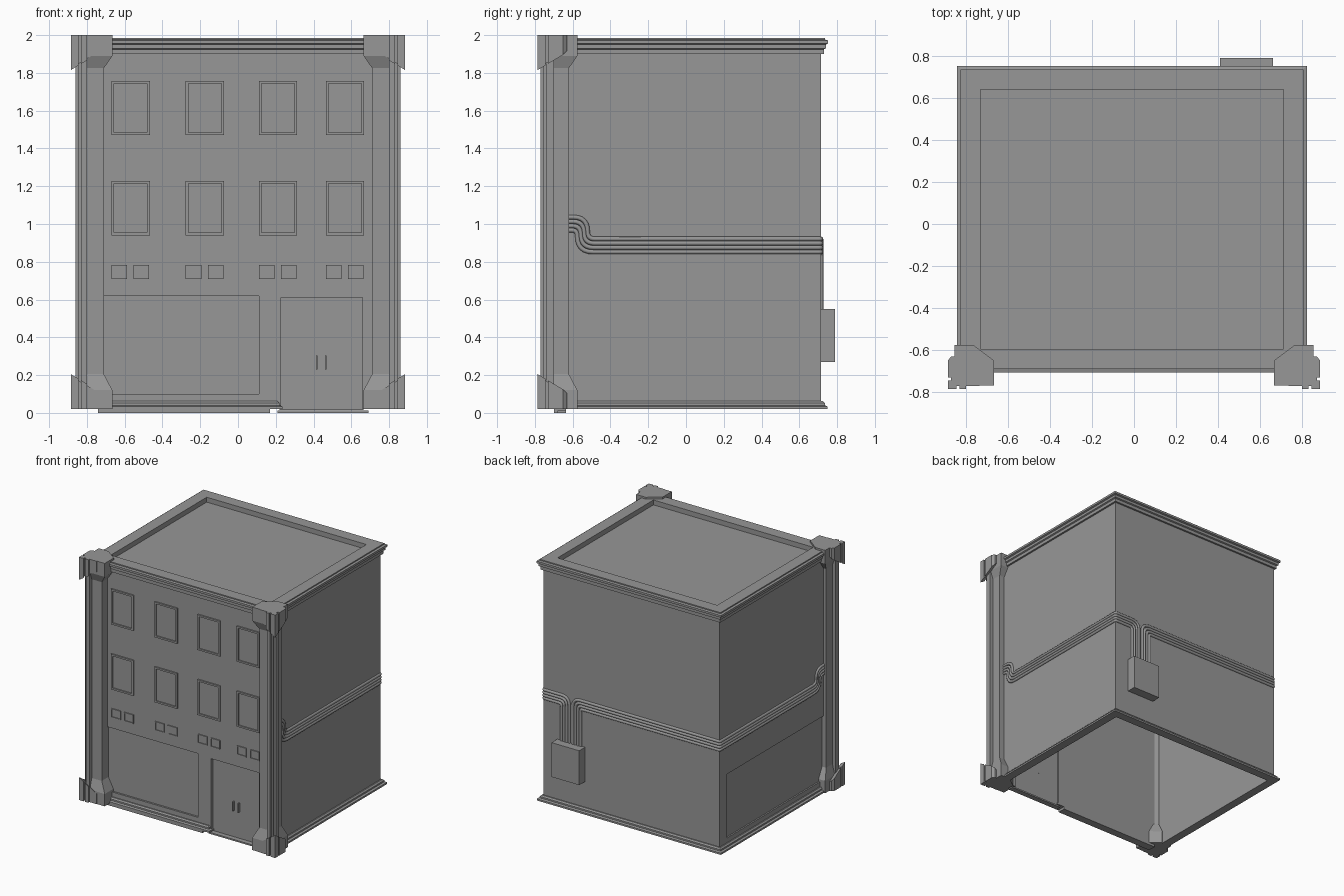
import bpy, bmesh
from mathutils import Vector

if "Cube" in bpy.data.objects:
    bpy.data.objects.remove(bpy.data.objects["Cube"], do_unlink=True)

GREY = (0.31, 0.31, 0.31, 1.0)
mat = bpy.data.materials.new("plain_grey")
mat.use_nodes = True
mat.diffuse_color = GREY
mat.node_tree.nodes["Principled BSDF"].inputs["Base Color"].default_value = GREY

# Wall planes
LEFT, RIGHT, FRONT, BACK = -0.805, 0.785, -0.67, 0.715
T = 0.035


def finish(name, bm, fix=True):
    if fix:
        bmesh.ops.recalc_face_normals(bm, faces=bm.faces)
    me = bpy.data.meshes.new(name)
    bm.to_mesh(me)
    bm.free()
    me.materials.append(mat)
    ob = bpy.data.objects.new(name, me)
    bpy.context.collection.objects.link(ob)
    return ob


def add_box(bm, xs, ys, zs):
    geo = bmesh.ops.create_cube(bm, size=1.0)
    for v in geo["verts"]:
        v.co = [(lo + hi) / 2 + c * (hi - lo) for c, (lo, hi) in zip(v.co, (xs, ys, zs))]


def boxes(name, items):
    bm = bmesh.new()
    for item in items:
        add_box(bm, *item)
    return finish(name, bm)


def loft(name, rings, path_closed=True, caps=False):
    """Skin a list of equal closed rings; optionally join last to first."""
    bm = bmesh.new()
    vs = [[bm.verts.new(p) for p in ring] for ring in rings]
    n = len(vs[0])
    pairs = list(zip(vs, vs[1:])) + ([(vs[-1], vs[0])] if path_closed else [])
    for a, b in pairs:
        for i in range(n):
            j = (i + 1) % n
            bm.faces.new((a[i], a[j], b[j], b[i]))
    if caps:
        bm.faces.new(vs[0])
        bm.faces.new(vs[-1])
    return finish(name, bm)


def trim(name, path, profile, closed):
    """Sweep an (offset, height) profile along corners given as (x, y, out_x, out_y)."""
    rings = [[(x + ox * o, y + oy * o, z) for o, z in profile] for x, y, ox, oy in path]
    return loft(name, rings, closed, not closed)


# Walls, with shallow panels on the front and left side
F, FI = FRONT, FRONT + T
P0, P1 = 0.1, 0.62
boxes("front_wall", [
    ((LEFT, RIGHT), (F, FI), (P1, 1.95)),
    ((LEFT, -0.71), (F, FI), (0.02, P1)),
    ((-0.71, 0.11), (F, FI), (0.02, P0)),
    ((0.11, 0.22), (F, FI), (0.02, P1)),
    ((0.665, RIGHT), (F, FI), (0.02, P1)),
    ((-0.71, 0.11), (F + 0.015, FI), (P0, P1))])
boxes("left_wall", [
    ((LEFT, LEFT + T), (F, BACK), (P1, 1.95)),
    ((LEFT, LEFT + T), (F, BACK), (0.02, P0)),
    ((LEFT, LEFT + T), (0.62, BACK), (P0, P1)),
    ((LEFT + 0.012, LEFT + T), (F, 0.62), (P0, P1))])
boxes("right_wall", [((RIGHT - T, RIGHT), (F, BACK), (0.02, 1.95))])
boxes("back_wall", [((LEFT, RIGHT), (BACK - T, BACK), (0.02, 1.95))])
boxes("roof", [((LEFT, RIGHT), (F, BACK), (1.92, 1.945))])

# Cornice and base mouldings
corners = [(RIGHT, F, 1, -1), (RIGHT, BACK, 1, 1), (LEFT, BACK, -1, 1), (LEFT, F, -1, -1)]
trim("cornice", corners, [
    (0, 1.9), (0.015, 1.9), (0.015, 1.925), (0.025, 1.93), (0.025, 1.95), (0.037, 1.955),
    (0.037, 1.972), (0.02, 1.976), (0.02, 1.985), (-0.075, 1.985), (-0.075, 1.93), (0, 1.93)], True)
base_profile = [(-0.01, 0.02), (0.035, 0.02), (0.035, 0.034), (0.02, 0.04), (0.02, 0.052),
                (0.01, 0.062), (-0.01, 0.062)]
trim("base_moulding", corners, base_profile, False)
trim("front_base_moulding", [(0.2, FI, 1, 0), (0.2, F, 1, -1), (-0.74, F, 0, -1)],
     base_profile, False)
boxes("front_plinth", [((-0.74, 0.17), (F - 0.03, FI), (0, 0.021))])

# Door: leaf, frame, step and two handles
bm = bmesh.new()
bm.faces.new([bm.verts.new((x, F + 0.025, z)) for x, z in
              ((0.22, 0.015), (0.665, 0.015), (0.665, P1), (0.22, P1))])
finish("door", bm, fix=False)
boxes("door_frame", [
    ((0.22, 0.227), (F, FI), (0.02, P1)),
    ((0.658, 0.665), (F, FI), (0.02, P1)),
    ((0.22, 0.665), (F, FI), (0.61, P1))])
boxes("door_step", [((0.21, 0.69), (F - 0.01, FI), (0, 0.012))])
boxes("door_handles", [((x, x + 0.008), (F + 0.005, F + 0.026), (0.23, 0.305))
                       for x in (0.412, 0.46)])


# Windows and small vents: a raised frame around a flush pane
def window(name, x0, x1, z0, z1, w, depth):
    ys = (F - depth, F + 0.005)
    boxes(name, [((x0, x0 + w), ys, (z0, z1)), ((x1 - w, x1), ys, (z0, z1)),
                 ((x0, x1), ys, (z0, z0 + w)), ((x0, x1), ys, (z1 - w, z1)),
                 ((x0, x1), (F - 0.002, F + 0.005), (z0, z1))])


for x in (-0.67, -0.277, 0.11, 0.465):
    for z in (0.94, 1.47):
        window("window", x, x + 0.203, z, z + 0.288, 0.014, 0.012)
    for dx in (0, 0.117):
        window("vent", x + dx, x + dx + 0.083, 0.71, 0.782, 0.006, 0.008)


# Corner pillars: stepped shaft flaring at both ends, with notched corner brackets
def shaft_ring(side, z, f):
    yf, xo = -0.74 - 0.6 * f, 0.83 + 0.5 * f
    pts = [(0.71 - f, -0.65), (0.71 - f, yf), (0.8, yf), (0.8, -0.77), (0.83, -0.77),
           (0.83, -0.755), (0.845, -0.755), (0.845, -0.74), (0.86, -0.74), (0.86, -0.7),
           (xo, -0.7), (xo, -0.62 + f), (0.765, -0.62 + f)]
    return [(side * x, y, z) for x, y in pts]


BRACKET = [(0.735, -0.77), (0.8, -0.77), (0.8, -0.785), (0.83, -0.785), (0.83, -0.77),
           (0.845, -0.77), (0.845, -0.785), (0.885, -0.785), (0.885, -0.745), (0.87, -0.745),
           (0.87, -0.73), (0.885, -0.73), (0.885, -0.65), (0.87, -0.63), (0.735, -0.63)]


def bracket(name, side, flip):
    slant = [1.815 + 0.6 * ((0.885 - x) + (y + 0.785)) for x, y in BRACKET]
    ht = (lambda z: 2.02 - z) if flip else (lambda z: z)
    loft(name, [[(side * x, y, ht(z)) for (x, y), z in zip(BRACKET, slant)],
                [(side * x, y, ht(2.0)) for x, y in BRACKET]], False, True)


for side, label in ((1, "left"), (-1, "right")):
    levels = [(0.02, 0.045), (0.12, 0.045), (0.205, 0), (1.825, 0), (1.89, 0.045), (2.0, 0.045)]
    loft(label + "_pillar", [shaft_ring(side, z, f) for z, f in levels], False, True)
    bracket(label + "_capital", side, False)
    bracket(label + "_pillar_base", side, True)


# Cables running round the sides to the back box
def fillet(points, radii):
    pts = [Vector(p) for p in points]
    out = [pts[0]]
    for a, p, b, r in zip(pts, pts[1:], pts[2:], radii):
        s, e = p + (a - p).normalized() * r, p + (b - p).normalized() * r
        for k in range(7):
            t = k / 6
            out.append(s * (1 - t) ** 2 + p * 2 * t * (1 - t) + e * t ** 2)
    return out + [pts[-1]]


def tube(name, points, radius):
    cu = bpy.data.curves.new(name, "CURVE")
    cu.dimensions = "3D"
    cu.bevel_depth = radius
    cu.bevel_resolution = 2
    sp = cu.splines.new("POLY")
    sp.points.add(len(points) - 1)
    for q, p in zip(sp.points, points):
        q.co = (*p, 1)
    sp.use_smooth = True
    tmp = bpy.data.objects.new(name, cu)
    bpy.context.collection.objects.link(tmp)
    dg = bpy.context.evaluated_depsgraph_get()
    me = bpy.data.meshes.new_from_object(tmp.evaluated_get(dg))
    bpy.data.objects.remove(tmp, do_unlink=True)
    me.materials.clear()
    me.materials.append(mat)
    bpy.context.collection.objects.link(bpy.data.objects.new(name, me))


for wall_x, drop, step in ((RIGHT, 0.62, -0.023), (LEFT, 0.45, 0.023)):
    for i in range(4):
        low, bend, xv = 0.852 + 0.023 * i, -0.575 + 0.018 * i, drop + step * i
        path = [(wall_x, -0.64, low + 0.115), (wall_x, bend, low + 0.115), (wall_x, bend, low),
                (wall_x, BACK, low), (xv, BACK, low), (xv, BACK, 0.5)]
        r = 0.015 * i
        tube("cable", fillet(path, [0.03 + r, 0.083 - r, 0.012, 0.025 + r]), 0.012)

# Junction box on the back
boxes("junction_box", [((0.41, 0.66), (BACK - 0.01, 0.79), (0.27, 0.55))])
